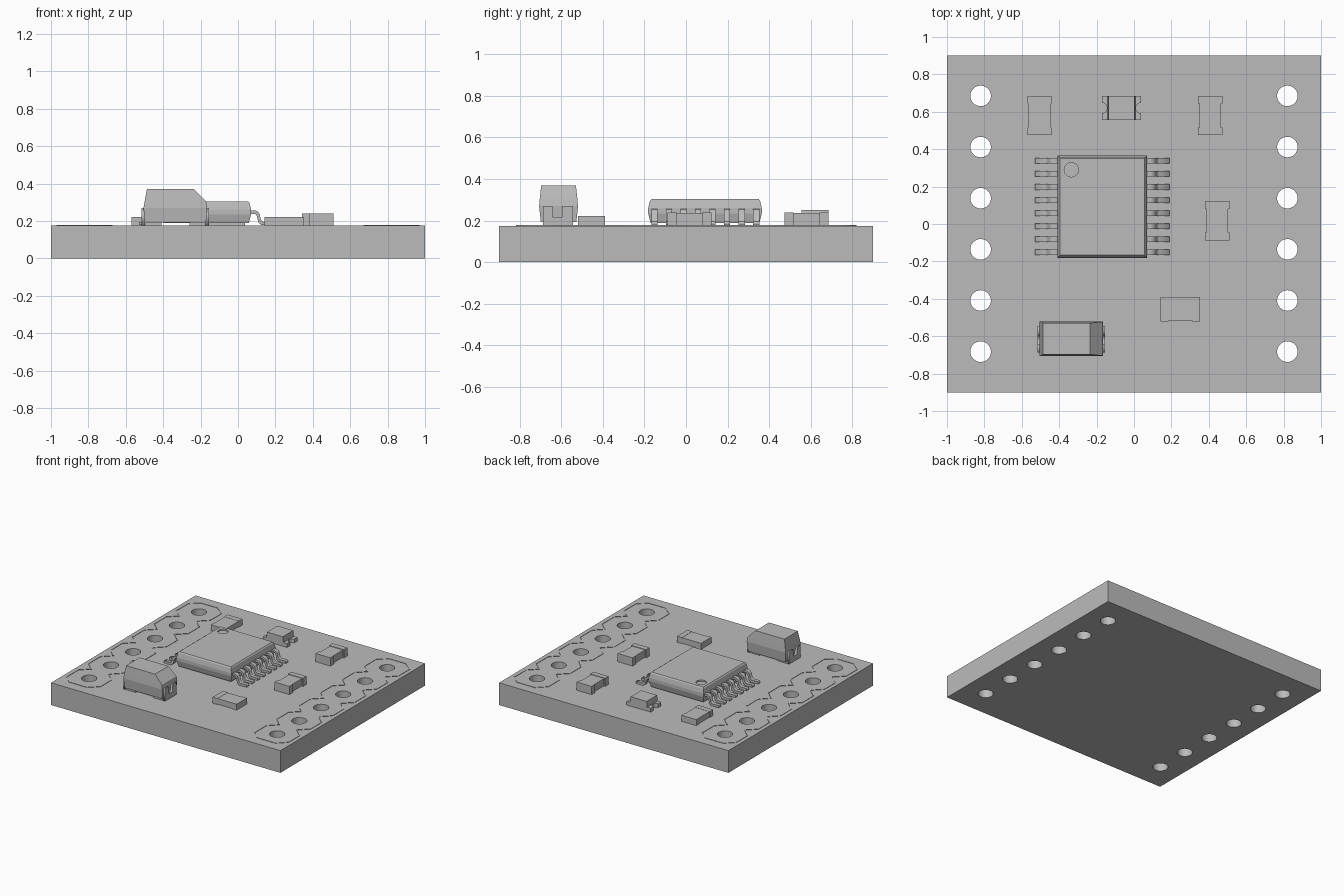
import bpy
import bmesh
import math
from mathutils import Matrix

if "Cube" in bpy.data.objects:
    bpy.data.objects.remove(bpy.data.objects["Cube"], do_unlink=True)

grey = bpy.data.materials.new("plain grey")
grey.use_nodes = True
grey.diffuse_color = (0.5, 0.5, 0.5, 1)
grey.node_tree.nodes["Principled BSDF"].inputs["Base Color"].default_value = (0.5, 0.5, 0.5, 1)

TOP = 0.175                                     # board surface height
UPRIGHT_XZ = Matrix.Rotation(math.pi / 2, 4, "X")
UPRIGHT_YZ = Matrix(((0, 0, 1, 0), (1, 0, 0, 0), (0, 1, 0, 0), (0, 0, 0, 1)))


def finish(name, bm):
    bmesh.ops.remove_doubles(bm, verts=bm.verts, dist=1e-5)
    bmesh.ops.recalc_face_normals(bm, faces=bm.faces)
    mesh = bpy.data.meshes.new(name)
    bm.to_mesh(mesh)
    bm.free()
    mesh.materials.append(grey)
    obj = bpy.data.objects.new(name, mesh)
    bpy.context.collection.objects.link(obj)
    return obj


def smooth(obj):
    bpy.ops.object.select_all(action="DESELECT")
    obj.select_set(True)
    bpy.context.view_layer.objects.active = obj
    bpy.ops.object.shade_smooth_by_angle(angle=math.radians(30))


def prism(name, loops, depth, matrix):
    """Extruded flat shape; inner loops become holes."""
    curve = bpy.data.curves.new(name, "CURVE")
    curve.dimensions = "2D"
    curve.fill_mode = "BOTH"
    curve.extrude = depth / 2
    for loop in loops:
        spline = curve.splines.new("POLY")
        spline.points.add(len(loop) - 1)
        for point, (u, v) in zip(spline.points, loop):
            point.co = (u, v, 0, 1)
        spline.use_cyclic_u = True
    temp = bpy.data.objects.new(name + "_outline", curve)
    bpy.context.collection.objects.link(temp)
    bpy.context.view_layer.update()
    evaluated = temp.evaluated_get(bpy.context.evaluated_depsgraph_get())
    bm = bmesh.new()
    bm.from_mesh(evaluated.to_mesh())
    evaluated.to_mesh_clear()
    bpy.data.objects.remove(temp, do_unlink=True)
    bm.transform(matrix)
    return finish(name, bm)


def loft(name, box, levels):
    """Stacked rectangles: box is x0, x1, y0, y1; each level is z and insets."""
    x0, x1, y0, y1 = box
    bm = bmesh.new()
    rings = []
    for z, left, right, side in levels:
        a, b, c, d = x0 + left, x1 - right, y0 + side, y1 - side
        rings.append([bm.verts.new(p) for p in ((a, c, z), (b, c, z), (b, d, z), (a, d, z))])
    for low, high in zip(rings, rings[1:]):
        for i in range(4):
            j = (i + 1) % 4
            bm.faces.new((low[i], low[j], high[j], high[i]))
    bm.faces.new(rings[0])
    bm.faces.new(rings[-1])
    return finish(name, bm)


def block(name, x0, x1, y0, y1, z0, z1):
    return loft(name, (x0, x1, y0, y1), [(z0, 0, 0, 0), (z1, 0, 0, 0)])


def arc(x, y, r, start=0, end=360, n=32):
    return [(x + r * math.cos(math.radians(start + (end - start) * i / n)),
             y + r * math.sin(math.radians(start + (end - start) * i / n)))
            for i in range(n if end - start == 360 else n + 1)]


# Circuit board with two rows of plated holes
hole_rows = [0.685 - 0.2735 * i for i in range(6)]
holes = [arc(x, y, 0.055) for x in (-0.82, 0.82) for y in hole_rows]
board = prism("circuit_board", [[(-1, -0.9), (1, -0.9), (1, 0.9), (-1, 0.9)]] + holes,
              TOP, Matrix.Translation((0, 0, TOP / 2)))
smooth(board)


# Thin printed outlines around the hole rows
def scallop(cx, shrink):
    top = hole_rows[0] + 0.137 - shrink
    half = [(0.08 - shrink, top)]
    for y in hole_rows:
        half += [(0.15 - shrink, y + 0.07), (0.15 - shrink, y - 0.07), (0.08 - shrink, y - 0.137)]
    half[-1] = (half[-1][0], half[-1][1] + shrink)
    return [(cx + x, y) for x, y in half] + [(cx - x, y) for x, y in reversed(half)]


for side, cx in (("right", -0.82), ("left", 0.82)):
    prism("printed_outline_" + side, [scallop(cx, 0), scallop(cx, 0.008)], 0.003,
          Matrix.Translation((0, 0, TOP + 0.0015)))

# Main chip body with a round index dimple
chip = loft("chip_body", (-0.41, 0.07, -0.182, 0.365),
            [(0.188, 0.012, 0.012, 0.012), (0.235, 0, 0, 0), (0.26, 0, 0, 0),
             (0.295, 0.008, 0.008, 0.008), (0.303, 0.015, 0.015, 0.015)])
cutter = prism("dimple_cutter", [arc(-0.335, 0.29, 0.038)], 0.02,
               Matrix.Translation((0, 0, 0.303)))
cutter.hide_render = True
cut = chip.modifiers.new("dimple", "BOOLEAN")
cut.operation = "DIFFERENCE"
cut.object = cutter
bpy.context.view_layer.objects.active = chip
bpy.ops.object.modifier_apply(modifier=cut.name)
bpy.data.objects.remove(cutter, do_unlink=True)

# Gull-wing pins, eight on each side
pin_top = [(0.05, 0.256), (0.092, 0.256), (0.108, 0.248), (0.116, 0.235),
           (0.122, 0.208), (0.134, 0.195), (0.19, 0.195)]
pin_under = [(0.19, 0.177), (0.126, 0.177), (0.11, 0.19), (0.1, 0.228),
             (0.09, 0.238), (0.05, 0.238)]
pin = pin_top + pin_under
for i in range(8):
    place = Matrix.Translation((0, 0.338 - 0.07 * i, 0)) @ UPRIGHT_XZ
    prism(f"chip_pin_left_{i + 1}", [pin], 0.03, place)
    prism(f"chip_pin_right_{i + 1}", [[(-0.34 - x, z) for x, z in pin]], 0.03, place)

# Large moulded capacitor with one sloped end
loft("large_capacitor_body", (-0.505, -0.165, -0.707, -0.52),
     [(0.192, 0.006, 0.006, 0.008), (0.27, 0, 0, 0),
      (0.305, 0.006, 0.006, 0.003), (0.37, 0.018, 0.07, 0.01)])
tab = [(-0.688, TOP), (-0.545, TOP), (-0.545, 0.27), (-0.597, 0.27),
       (-0.597, 0.217), (-0.642, 0.217), (-0.642, 0.27), (-0.688, 0.27)]
for side, x, foot in (("right", -0.507, -0.41), ("left", -0.164, -0.26)):
    prism("large_capacitor_tab_" + side, [tab], 0.02,
          Matrix.Translation((x, 0, 0)) @ UPRIGHT_YZ)
    block("large_capacitor_foot_" + side, min(x, foot), max(x, foot),
          -0.688, -0.545, TOP, 0.194)


# Small two-ended parts: a core between two metal end caps
def small_part(name, cx, cy, height, along_x, waist):
    length, width, cap = 0.105, 0.065, 0.042

    def piece(part, a, b, half, low, high):
        spans = (cx + a, cx + b, cy - half, cy + half) if along_x else \
                (cx - half, cx + half, cy + a, cy + b)
        block(name + part, *spans, low, high)

    core = length - cap
    piece("_core", -core, core, width - waist, TOP + waist / 2, height - waist / 2)
    piece("_cap_a", -length, -core, width, TOP, height)
    piece("_cap_b", core, length, width, TOP, height)


small_part("back_right_resistor", -0.505, 0.58, 0.222, False, 0.003)
small_part("front_resistor", 0.247, -0.455, 0.222, True, 0.003)
small_part("back_left_capacitor", 0.408, 0.58, 0.24, False, 0.008)
small_part("side_capacitor", 0.445, 0.017, 0.24, False, 0.008)

# Indicator lamp: notched base, end pads and a tapered lens
y0, y1, mid = 0.555, 0.685, 0.62
base = ([(-0.172, y0), (0.038, y0)] + list(reversed(arc(0.038, mid, 0.028, 90, 270, 12)))
        + [(0.038, y1), (-0.172, y1)]
        + list(reversed(arc(-0.172, mid, 0.028, -90, 90, 12))))
lamp = prism("lamp_base", [base], 0.03, Matrix.Translation((0, 0, TOP + 0.015)))
smooth(lamp)
loft("lamp_lens", (-0.142, 0.008, y0, y1),
     [(0.2, 0, 0, 0), (0.25, 0.006, 0.006, 0)])
